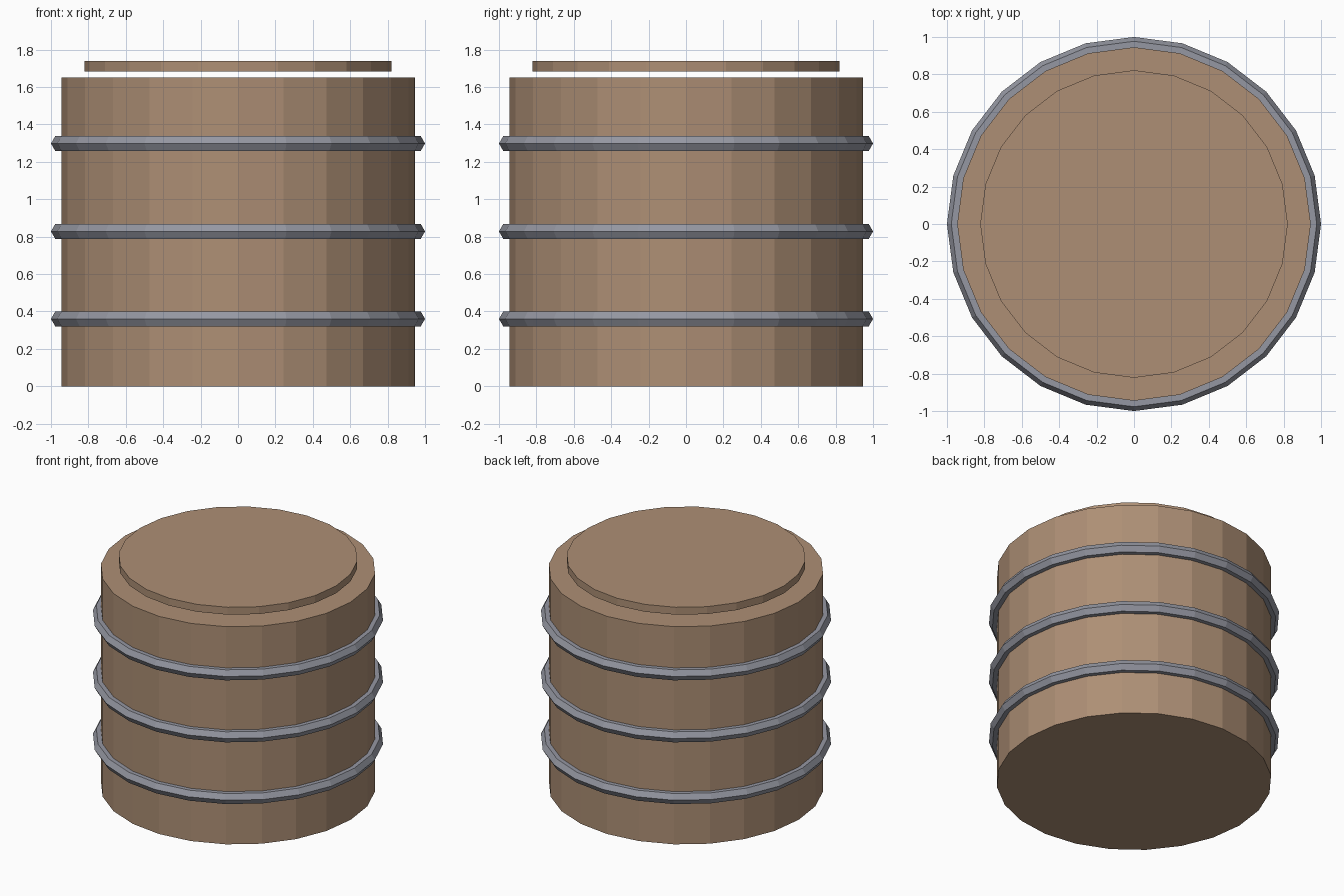
import bpy

cube = bpy.data.objects.get("Cube")
if cube:
    bpy.data.objects.remove(cube, do_unlink=True)

SIDES = 24


def make_material(name, rgb):
    mat = bpy.data.materials.new(name)
    mat.use_nodes = True
    mat.diffuse_color = (*rgb, 1)
    mat.node_tree.nodes["Principled BSDF"].inputs["Base Color"].default_value = (*rgb, 1)
    return mat


wood = make_material("brown wood", (0.42, 0.275, 0.178))
metal = make_material("grey metal", (0.30, 0.31, 0.36))


def finish(name, mat):
    obj = bpy.context.object
    obj.name = name
    obj.data.materials.append(mat)
    bpy.ops.object.shade_flat()


def drum(name, radius, bottom, top, mat):
    bpy.ops.mesh.primitive_cylinder_add(
        vertices=SIDES, radius=radius, depth=top - bottom,
        location=(0, 0, (bottom + top) / 2))
    finish(name, mat)


# Wooden body and the lid hovering just above it
drum("barrel_body", 0.945, 0, 1.65, wood)
drum("barrel_lid", 0.822, 1.684, 1.74, wood)

# Metal hoops with a hexagonal section
for label, height in (("lower", 0.36), ("middle", 0.828), ("upper", 1.298)):
    bpy.ops.mesh.primitive_torus_add(
        major_segments=SIDES, minor_segments=6,
        major_radius=0.954, minor_radius=0.046, location=(0, 0, height))
    finish(label + "_hoop", metal)
